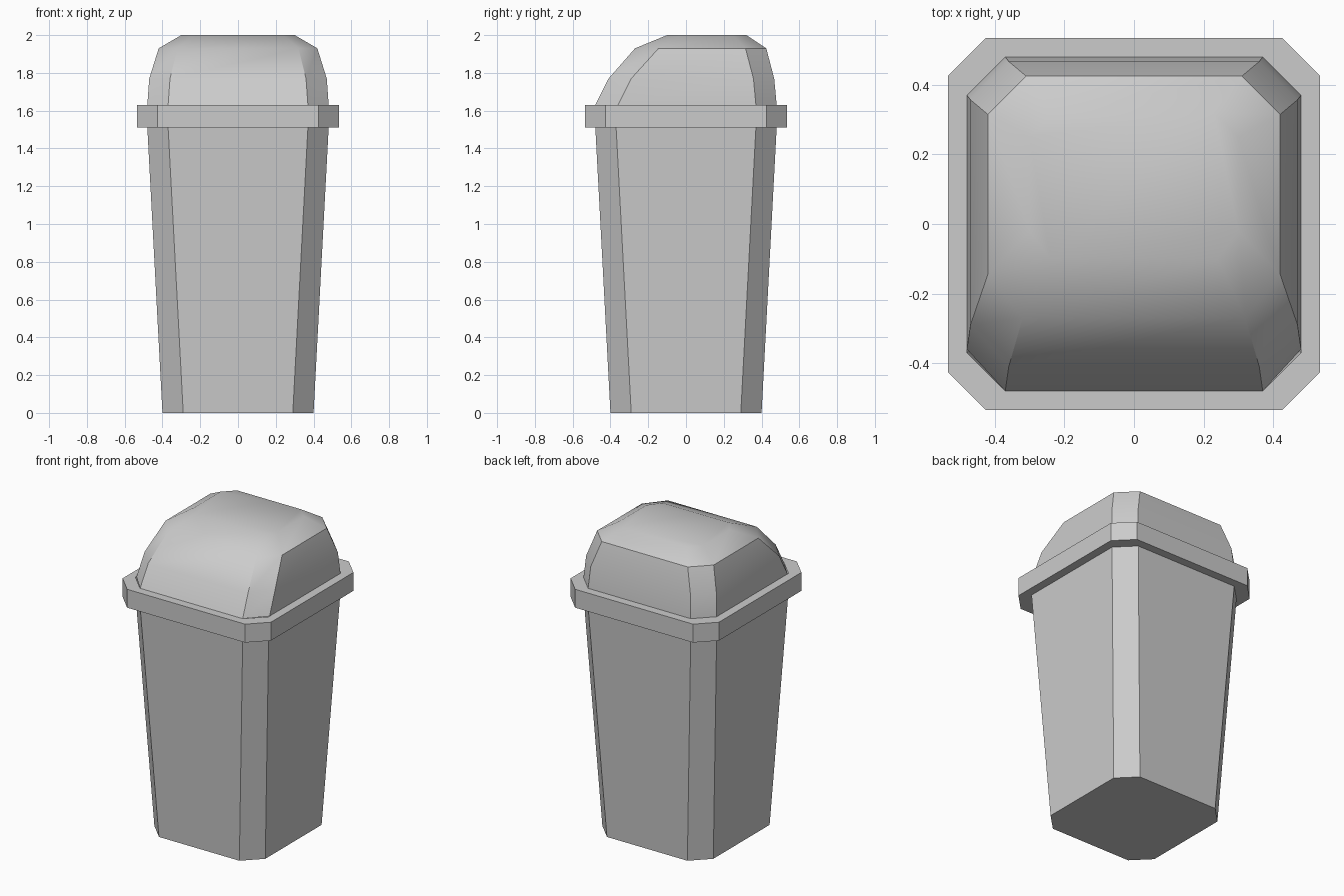
import bpy, bmesh, math

if "Cube" in bpy.data.objects:
    bpy.data.objects.remove(bpy.data.objects["Cube"])


def ring(z, hx, y0, y1, cf=(0.11, 0.11), cb=(0.11, 0.11)):
    """Chamfered rectangle; cf / cb are the (x, y) cuts at front / back corners."""
    right = [(hx - cf[0], y0), (hx, y0 + cf[1]), (hx, y1 - cb[1]), (hx - cb[0], y1)]
    left = [(-x, y) for x, y in reversed(right)]
    return [(x, y, z) for x, y in right + left]


def loft(name, rings, cap_bottom=False, cap_top=False):
    bm = bmesh.new()
    loops = [[bm.verts.new(p) for p in r] for r in rings]
    for a, b in zip(loops, loops[1:]):
        for i in range(8):
            j = (i + 1) % 8
            bm.faces.new((a[i], a[j], b[j], b[i]))
    if cap_bottom:
        bm.faces.new(loops[0][::-1])
    if cap_top:
        bm.faces.new(loops[-1])
    mesh = bpy.data.meshes.new(name)
    bm.to_mesh(mesh)
    bm.free()
    ob = bpy.data.objects.new(name, mesh)
    bpy.context.collection.objects.link(ob)
    return ob


def square(z, h):
    return ring(z, h, -h, h)


# Tapered bin body
loft("bin_body", [square(0, 0.40), square(1.51, 0.48)], cap_bottom=True)

# Overhanging rim collar
loft("rim", [square(1.51, 0.48), square(1.51, 0.535),
             square(1.63, 0.535), square(1.63, 0.48)])

# Domed lid with a sloping front
lid = loft("lid", [
    ring(1.63, 0.48, -0.48, 0.48, (0.11, 0.12), (0.11, 0.11)),
    ring(1.77, 0.47, -0.41, 0.467, (0.11, 0.12), (0.11, 0.11)),
    ring(1.93, 0.42, -0.27, 0.425, (0.10, 0.125), (0.11, 0.11)),
    ring(2.00, 0.30, -0.10, 0.32, (0.06, 0.08), (0.07, 0.07)),
], cap_top=True)

# Soft shading on the lid, crisp at its corners
bpy.ops.object.select_all(action='DESELECT')
lid.select_set(True)
bpy.context.view_layer.objects.active = lid
bpy.ops.object.shade_smooth_by_angle(angle=math.radians(37))
